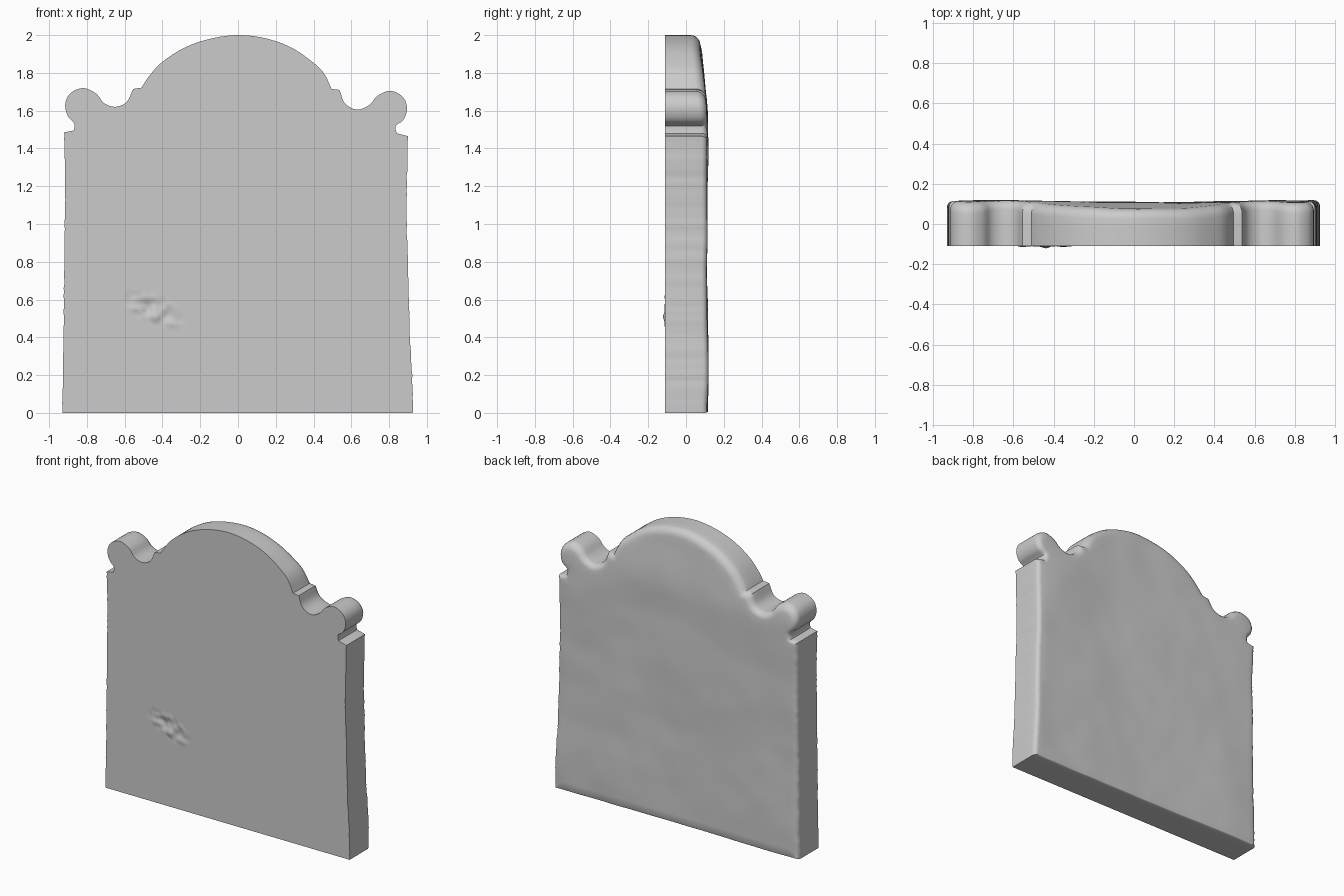
import bpy, bmesh, math, random
from mathutils import Vector, noise
from mathutils.geometry import delaunay_2d_cdt

if "Cube" in bpy.data.objects:
    bpy.data.objects.remove(bpy.data.objects["Cube"])

random.seed(4)
FRONT = -0.11
STEP = 0.02

# Outline as smooth runs (x, z), clockwise from the front; run ends are corners
RUNS = [
    [(-.93, 0), (-.925, .3), (-.92, .8), (-.915, 1.2), (-.92, 1.485)],
    [(-.92, 1.485), (-.87, 1.495)],
    [(-.87, 1.495), (-.865, 1.53), (-.90, 1.57), (-.915, 1.63), (-.89, 1.69), (-.82, 1.72),
     (-.75, 1.69), (-.71, 1.64), (-.65, 1.62), (-.59, 1.645), (-.555, 1.715)],
    [(-.555, 1.715), (-.51, 1.722)],
    [(-.51, 1.722), (-.48, 1.77), (-.41, 1.85), (-.29, 1.93), (-.15, 1.98), (0, 2.0),
     (.15, 1.982), (.29, 1.93), (.41, 1.845), (.46, 1.79), (.495, 1.715)],
    [(.495, 1.715), (.538, 1.71)],
    [(.538, 1.71), (.565, 1.64), (.63, 1.605), (.695, 1.63), (.74, 1.68), (.81, 1.705),
     (.875, 1.67), (.895, 1.61), (.875, 1.55), (.835, 1.52), (.84, 1.48)],
    [(.84, 1.48), (.90, 1.465)],
    [(.90, 1.465), (.892, 1.1), (.90, .8), (.91, .4), (.922, .2), (.925, 0)],
    [(.925, 0), (-.93, 0)],
]


def smooth_run(pts):
    """Catmull-Rom samples of one run, without its last point."""
    p = [Vector(q) for q in pts]
    p = [2 * p[0] - p[1]] + p + [2 * p[-1] - p[-2]]
    out = []
    for a, b, c, d in zip(p, p[1:], p[2:], p[3:]):
        n = max(1, round((c - b).length / STEP))
        for i in range(n):
            t = i / n
            out.append(0.5 * (2 * b + (c - a) * t + (2 * a - 5 * b + 4 * c - d) * t * t
                              + (3 * b - a - 3 * c + d) * t ** 3))
    return out


def ramp(v, lo, hi):
    t = min(1, max(0, (v - lo) / (hi - lo)))
    return t * t * (3 - 2 * t)


def back_y(x, z):
    """Uneven, roughly dressed back, thinner toward the top."""
    wave = noise.noise(Vector((x * 2.2, 3.1, z * 2.2))) * .010
    wave += noise.noise(Vector((x * 6, 7.7, z * 6))) * .003
    return .112 + wave - .006 * ramp(x, -.5, .2) * ramp(-x, -.8, -.2) - .03 * ramp(z, 1.55, 2.0)


def front_y(x, z):
    """Flat face with one small rough chip at lower left."""
    u, v = (x + .45), (z - .55) + .35 * (x + .45)
    mask = max(0, 1 - (u / .17) ** 2 - (v / .09) ** 2)
    return FRONT - mask * .02 * noise.noise(Vector((x * 22, 1.3, z * 22)))


outline = [q for run in RUNS for q in smooth_run(run)]
N = len(outline)
for q in outline:                         # worn, slightly wavering sides
    if q.y < 1.45 and q.y > .02:
        q.x += random.uniform(-.002, .002)

# Inward direction of every outline point, blended across corners
inward = []
for i in range(N):
    d = (outline[(i + 3) % N] - outline[i - 3]).normalized()
    inward.append(Vector((d.y, -d.x * (.25 if outline[i].y < .1 else 1))))


def inset_ring(f):
    """Outline shrunk by fraction f of the local edge radius."""
    ring = []
    for q, n in zip(outline, inward):
        s = q + n * f * radius(q.y)
        ring.append(Vector((s.x, max(0, s.y))))
    return ring


def radius(z):
    return .03 + .022 * ramp(z, 1.5, 1.75)


bm = bmesh.new()


def add_ring(ring, yfun):
    return [bm.verts.new((q.x, yfun(q.x, q.y), q.y)) for q in ring]


# Edge band: straight sides, then rounded back edge
rings = [add_ring(outline, lambda x, z: FRONT)]
for t in (.33, .67):
    rings.append(add_ring(outline, lambda x, z: FRONT + t * (back_y(x, z) - radius(z) - FRONT)))
for k in range(6):
    a = k / 5 * math.pi / 2
    rings.append(add_ring(inset_ring(1 - math.cos(a)),
                          lambda x, z: back_y(x, z) - radius(z) * (1 - math.sin(a))))
for r0, r1 in zip(rings, rings[1:]):
    for i in range(N):
        j = (i + 1) % N
        bm.faces.new((r0[i], r0[j], r1[j], r1[i]))


def add_cap(border, yfun, extra):
    """Fill a border ring with a triangulated, relief-carrying face."""
    pts = [Vector((v.co.x, v.co.z)) for v in border]
    grid = [Vector((-.9 + i * .04, .02 + j * .04)) for i in range(46) for j in range(50)] + extra
    grid = [g for g in grid if min((g - p).length_squared for p in pts) > .0003]
    co, _, tris, orig, _, _ = delaunay_2d_cdt(
        pts + grid, [], [list(range(len(pts)))], 1, 1e-5)
    verts = {}
    for tri in tris:
        face = []
        for i in tri:
            if i not in verts:
                src = [o for o in orig[i] if o < len(pts)]
                verts[i] = border[src[0]] if src else bm.verts.new(
                    (co[i].x, yfun(co[i].x, co[i].y), co[i].y))
            face.append(verts[i])
        if len(set(face)) == 3:
            bm.faces.new(face)


# Back face, and front face with a finer patch for the chip
add_cap(rings[-1], back_y, [])
add_cap(rings[0], front_y,
        [Vector((-.625 + i * .0125, .405 + j * .0125)) for i in range(30) for j in range(25)])

bmesh.ops.remove_doubles(bm, verts=bm.verts, dist=1e-5)
bmesh.ops.recalc_face_normals(bm, faces=bm.faces)
mesh = bpy.data.meshes.new("headstone_slab")
bm.to_mesh(mesh)
bm.free()
slab = bpy.data.objects.new("headstone_slab", mesh)
bpy.context.collection.objects.link(slab)
bpy.context.view_layer.objects.active = slab
slab.select_set(True)
bpy.ops.object.shade_smooth_by_angle(angle=math.radians(40))
